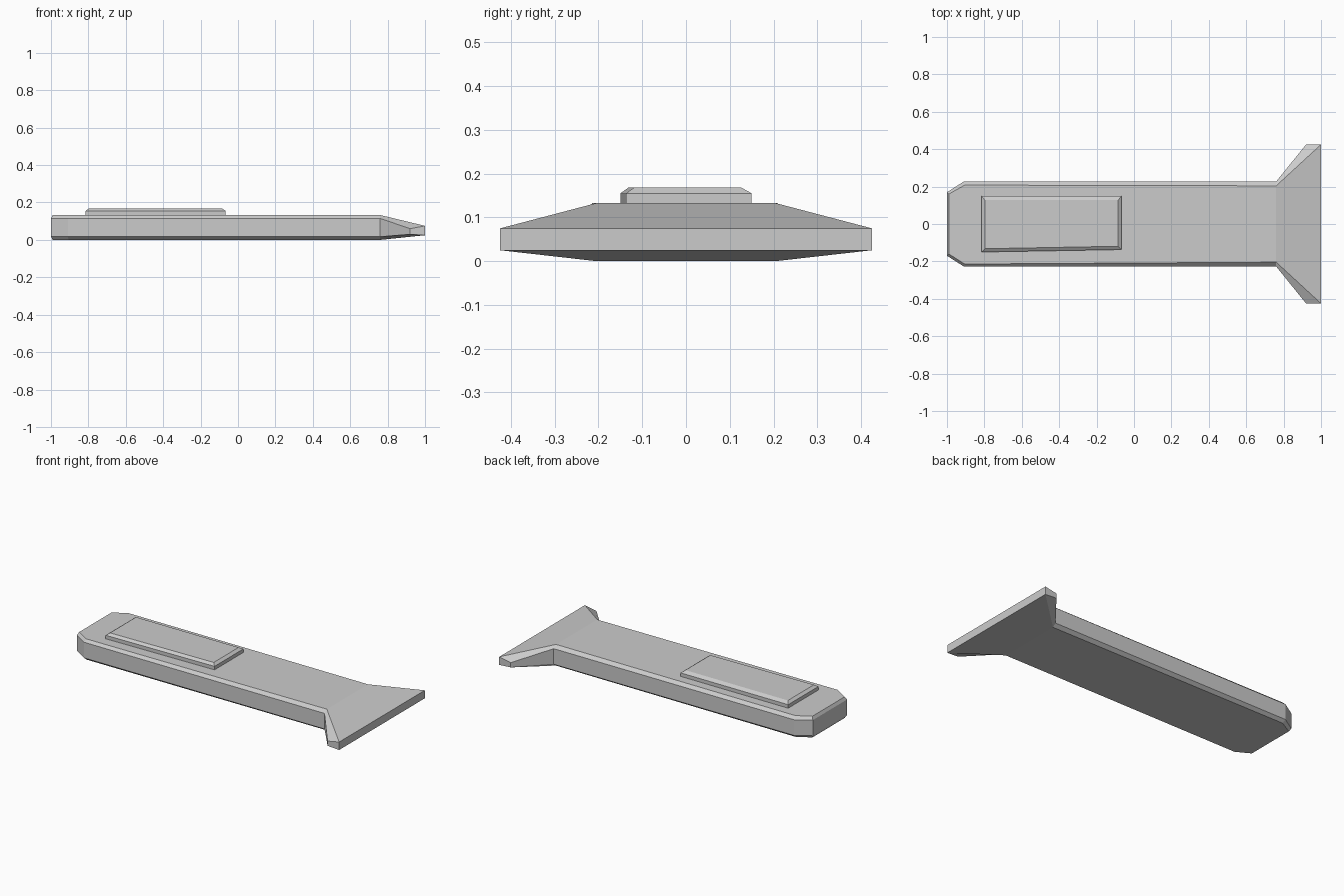
import bpy
import bmesh

default = bpy.data.objects.get("Cube")
if default:
    bpy.data.objects.remove(default, do_unlink=True)

grey = bpy.data.materials.new("plain_grey")
grey.use_nodes = True
grey.diffuse_color = (0.6, 0.6, 0.6, 1)
grey.node_tree.nodes["Principled BSDF"].inputs["Base Color"].default_value = (0.6, 0.6, 0.6, 1)


def build(name, rings):
    """Stack closed rings from bottom to top. Each ring is a (back, front) pair of
    point rows; the caps are made of strips that join the two rows."""
    bm = bmesh.new()
    loops = []
    for back, front in rings:
        loops.append([bm.verts.new(p) for p in back + front[::-1]])
    n = len(loops[0])
    for low, high in zip(loops, loops[1:]):
        for i in range(n):
            j = (i + 1) % n
            bm.faces.new((low[i], low[j], high[j], high[i]))
    for loop in (loops[0], loops[-1]):
        for i in range(n // 2 - 1):
            bm.faces.new((loop[i], loop[i + 1], loop[n - 2 - i], loop[n - 1 - i]))
    bmesh.ops.remove_doubles(bm, verts=bm.verts, dist=0.0005)
    bmesh.ops.recalc_face_normals(bm, faces=bm.faces)
    mesh = bpy.data.meshes.new(name)
    bm.to_mesh(mesh)
    bm.free()
    mesh.materials.append(grey)
    obj = bpy.data.objects.new(name, mesh)
    bpy.context.collection.objects.link(obj)
    return obj


def mirrored(points):
    return points, [(x, -y, z) for x, y, z in points]


def side_row(z, z_notch, z_tip):
    """Widest outline: clipped end, straight side and flared tip."""
    return [(-1, .17, z), (-.91, .227, z), (.76, .227, z),
            (.92, .425, z_notch), (1, .425, z_tip)]


def cap_row(z, z_tip):
    """Inset outline; the flare closes on the side row's tip."""
    tip = (1, .425, z_tip)
    return [(-.99, .16, z), (-.905, .208, z), (.76, .204, z), tip, tip]


# Body: long bar with chamfered edges and a thin flared end
top_back, top_front = mirrored(cap_row(.133, .075))
top_front[1] = (-.905, -.214, .133)
build("bar_body", [
    mirrored(cap_row(0, .025)),
    mirrored(side_row(.017, .03, .025)),
    mirrored(side_row(.115, .06, .075)),
    (top_back, top_front),
])


# Raised pad: slightly tapered plate with a bevelled top
def pad_ring(z, inset, back_inset):
    x0, x1 = -.815 + inset, -.067 - inset
    y = .15 - back_inset
    return [(x0, y, z), (x1, y, z)], [(x0, -.15 + inset, z), (x1, -.137 + inset, z)]


build("raised_pad", [pad_ring(.125, 0, 0), pad_ring(.155, 0, 0), pad_ring(.168, .018, .023)])
